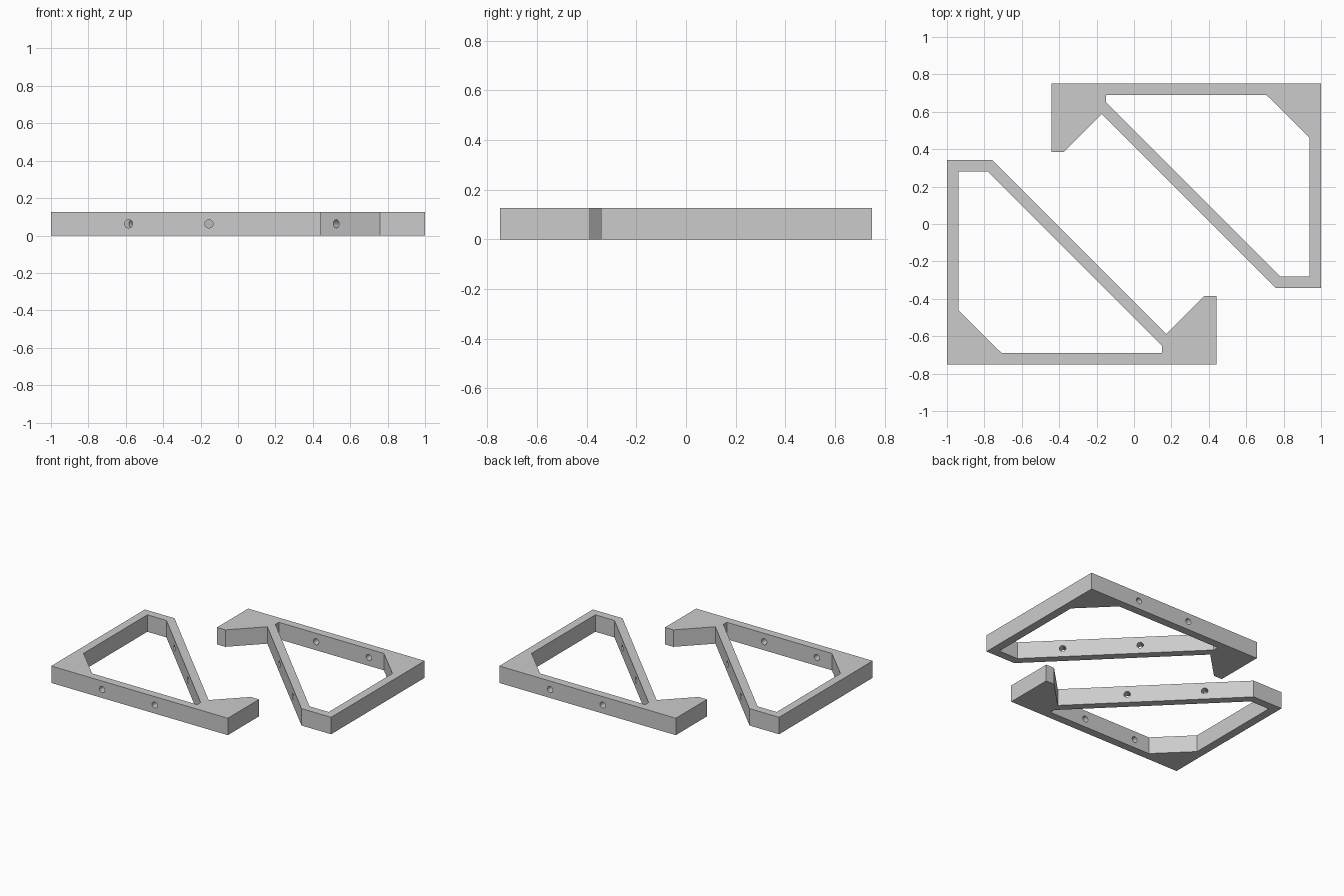
import bpy, bmesh, math
from mathutils import Matrix, Vector

if "Cube" in bpy.data.objects:
    bpy.data.objects.remove(bpy.data.objects["Cube"])

HEIGHT = 0.125
HOLE_RADIUS = 0.022

grey = bpy.data.materials.new("light_grey")
grey.diffuse_color = (0.6, 0.6, 0.6, 1)
grey.use_nodes = True
grey.node_tree.nodes["Principled BSDF"].inputs["Base Color"].default_value = grey.diffuse_color

# Plan of one bracket: outer outline with a hooked foot, and its opening
outer = [(-1, -0.75), (0.442, -0.75), (0.442, -0.386), (0.374, -0.386),
         (0.172, -0.588), (-0.758, 0.342), (-1, 0.342)]
opening = [(-0.938, -0.462), (-0.708, -0.69), (0.15, -0.69),
           (0.15, -0.65), (-0.782, 0.282), (-0.938, 0.282)]


def make_object(name, bm):
    bmesh.ops.recalc_face_normals(bm, faces=bm.faces)
    mesh = bpy.data.meshes.new(name)
    bm.to_mesh(mesh)
    bm.free()
    mesh.materials.append(grey)
    obj = bpy.data.objects.new(name, mesh)
    bpy.context.collection.objects.link(obj)
    return obj


def make_frame(name):
    bm = bmesh.new()
    edges = []
    for loop in (outer, opening):
        verts = [bm.verts.new((x, y, 0)) for x, y in loop]
        edges += [bm.edges.new((v, verts[i - 1])) for i, v in enumerate(verts)]
    bmesh.ops.triangle_fill(bm, edges=edges, use_beauty=True)
    top = bmesh.ops.extrude_face_region(bm, geom=bm.faces[:])["geom"]
    bmesh.ops.translate(bm, vec=(0, 0, HEIGHT),
                        verts=[g for g in top if isinstance(g, bmesh.types.BMVert)])
    # Merge the flat triangles into clean caps
    bmesh.ops.dissolve_limit(bm, angle_limit=0.01, verts=bm.verts, edges=bm.edges)
    return make_object(name, bm)


def make_drills(name):
    bm = bmesh.new()
    # Two holes through the long bar, two square through the diagonal
    drills = [((x, -0.72), (0, 1, 0)) for x in (-0.585, -0.155)]
    drills += [((x - 0.021, -0.416 - x - 0.021), (1, 1, 0)) for x in (-0.525, -0.157)]
    for (x, y), axis in drills:
        turn = Vector(axis).to_track_quat('Z', 'Y').to_matrix().to_4x4()
        bmesh.ops.create_cone(
            bm, cap_ends=True, segments=24, radius1=HOLE_RADIUS,
            radius2=HOLE_RADIUS, depth=0.12,
            matrix=Matrix.Translation((x, y, HEIGHT / 2)) @ turn)
    return make_object(name, bm)


# Front bracket with its screw holes drilled
front_bracket = make_frame("front_bracket")
drills = make_drills("hole_cutter")
drills.hide_render = True
cut = front_bracket.modifiers.new("screw_holes", 'BOOLEAN')
cut.operation = 'DIFFERENCE'
cut.solver = 'EXACT'
cut.object = drills
bpy.context.view_layer.objects.active = front_bracket
front_bracket.select_set(True)
bpy.ops.object.modifier_apply(modifier=cut.name)
bpy.data.objects.remove(drills)
bpy.ops.object.shade_smooth_by_angle(angle=math.radians(30))

# Back bracket is the same part turned half way round
back_bracket = front_bracket.copy()
back_bracket.name = "back_bracket"
back_bracket.rotation_euler.z = math.pi
bpy.context.collection.objects.link(back_bracket)
